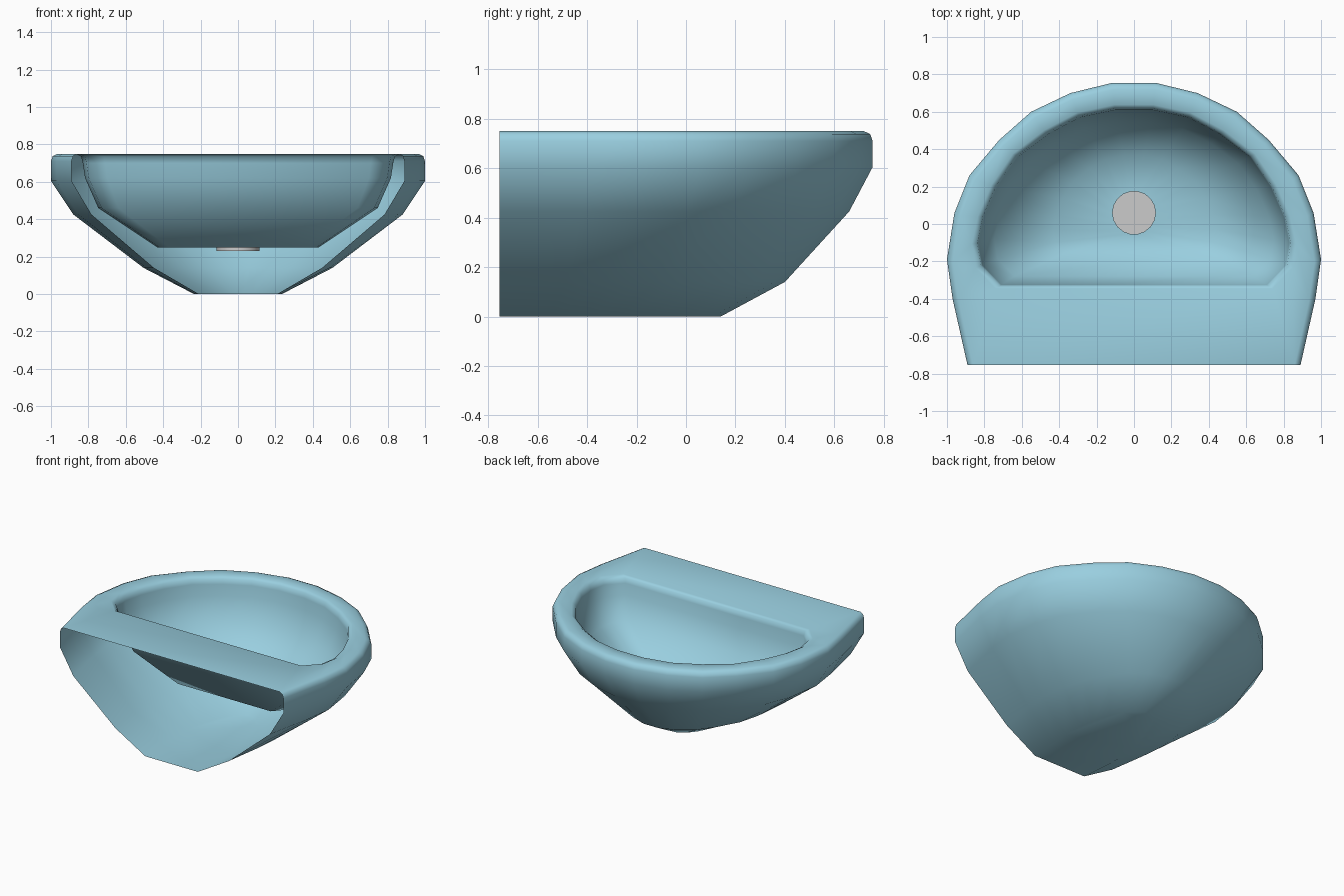
import bpy, bmesh, math

if "Cube" in bpy.data.objects:
    bpy.data.objects.remove(bpy.data.objects["Cube"])

BACK = -0.755
# half outlines, from the flat (wall) side round to the bowed side
OUTER = [(.89, BACK), (.97, -.40), (1.0, -.19), (.96, .06), (.88, .26),
         (.72, .45), (.55, .60), (.34, .70), (.115, .755)]
INNER = [(.71, -.325), (.81, -.22), (.83, -.10), (.80, .04), (.73, .20),
         (.62, .36), (.46, .48), (.29, .57), (.10, .61)]


def mirrored(half):
    return half + [(-x, y) for x, y in reversed(half)]


def outer_ring(sx, yf, z):
    k = (yf - BACK) / (0.755 - BACK)
    return [(x * sx, BACK + (y - BACK) * k, z) for x, y in mirrored(OUTER)]


def inner_ring(sx, sy, z):
    return [(x * sx, .06 + (y - .06) * sy, z) for x, y in mirrored(INNER)]


def drain_ring(r, z):
    return [(r * math.cos(math.radians(a)), .06 + r * math.sin(math.radians(a)), z)
            for a in range(-80, 280, 20)]


def bridge(bm, a, b, closed):
    n = len(a)
    for i in range(n if closed else n - 1):
        j = (i + 1) % n
        bm.faces.new((a[i], a[j], b[j], b[i]))


def finish(bm, name, color=None):
    me = bpy.data.meshes.new(name)
    bm.to_mesh(me)
    bm.free()
    ob = bpy.data.objects.new(name, me)
    bpy.context.collection.objects.link(ob)
    if color:
        mat = bpy.data.materials.new(name + "_glaze")
        mat.diffuse_color = color
        mat.use_nodes = True
        mat.node_tree.nodes["Principled BSDF"].inputs["Base Color"].default_value = mat.diffuse_color
        me.materials.append(mat)
    bpy.ops.object.select_all(action='DESELECT')
    ob.select_set(True)
    bpy.context.view_layer.objects.active = ob
    bpy.ops.object.shade_smooth_by_angle(angle=math.radians(60))


# basin: outer shell (open at the wall), rim deck and inner bowl
bm = bmesh.new()
make = lambda pts: [bm.verts.new(p) for p in pts]
shell = [make(outer_ring(*r)) for r in [
    (.235, .14, 0), (.505, .40, .14), (.88, .66, .425), (1, .755, .605),
    (1, .755, .71), (.99, .745, .738), (.965, .72, .75)]]
bowl = [make(inner_ring(*r)) for r in [
    (1.045, 1.05, .75), (1.01, 1.015, .735), (1, 1, .70), (.985, .985, .62),
    (.90, .88, .46), (.52, .56, .25)]]
bowl.append(make(drain_ring(.115, .25)))
bm.faces.new(shell[0][::-1])
for a, b in zip(shell, shell[1:]):
    bridge(bm, a, b, False)
bridge(bm, shell[-1], bowl[0], True)
for a, b in zip(bowl, bowl[1:]):
    bridge(bm, a, b, True)
finish(bm, "basin", (.32, .62, .74, 1))

# drain: shallow recessed cup
bm = bmesh.new()
top, low = [[bm.verts.new(p) for p in drain_ring(.115, z)] for z in (.25, .23)]
bridge(bm, top, low, True)
bm.faces.new(low)
finish(bm, "drain")
